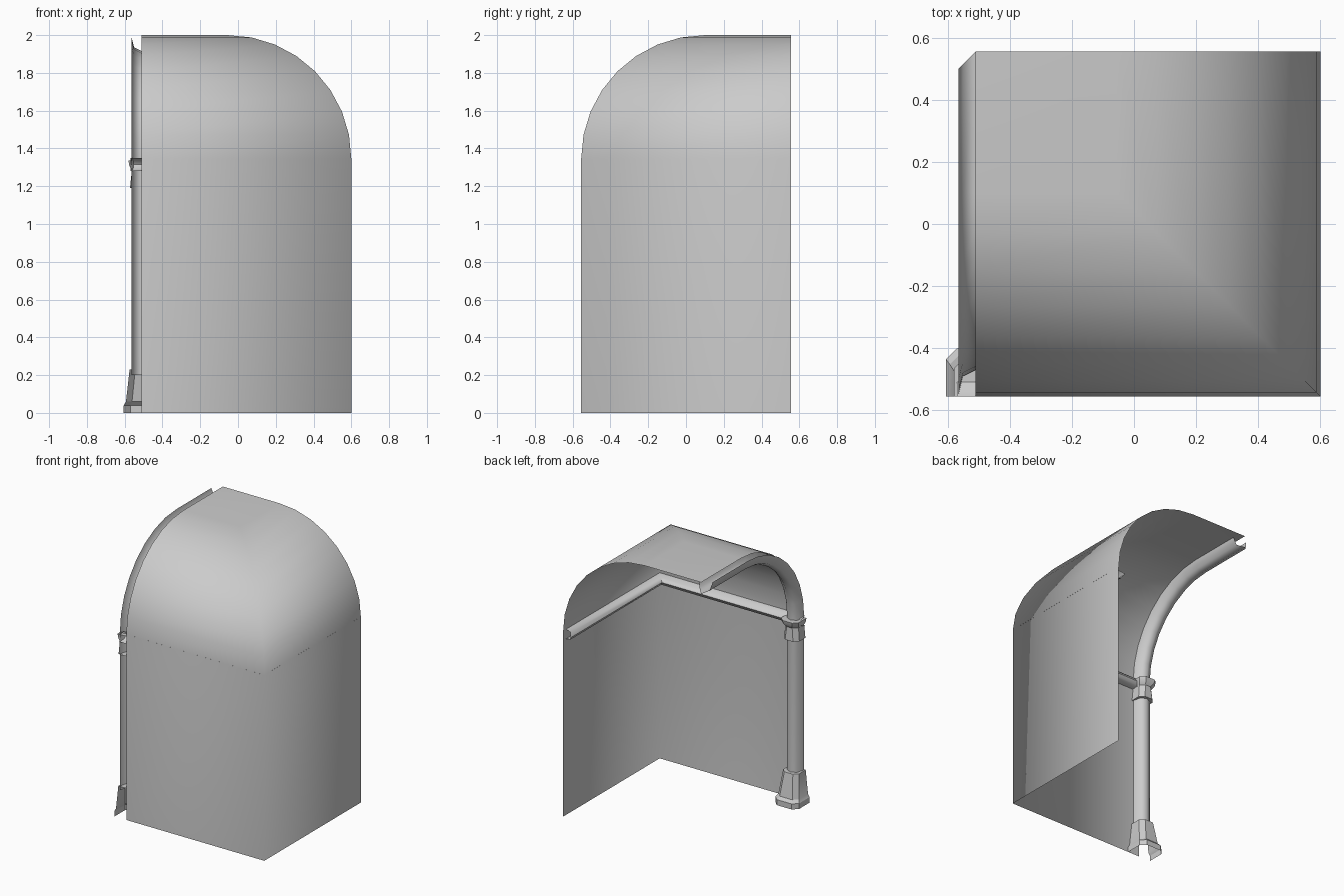
import bpy, bmesh, math

if "Cube" in bpy.data.objects:
    bpy.data.objects.remove(bpy.data.objects["Cube"])

X0, X1, Y0, Y1 = -0.51, 0.60, -0.555, 0.555   # wall extents
R, SPRING = 0.655, 1.345                      # vault radius and spring height
POST_X = -0.51
STEPS = 8


def make_grid(name, rows, angle=None, cap_rows=()):
    """Skin a list of equally long point rows; optionally fill some rows."""
    bm = bmesh.new()
    vr = [[bm.verts.new(p) for p in row] for row in rows]
    for a, b in zip(vr, vr[1:]):
        for i in range(len(a) - 1):
            bm.faces.new((a[i], a[i + 1], b[i + 1], b[i]))
    for i in cap_rows:
        bm.faces.new(vr[i])
    bmesh.ops.recalc_face_normals(bm, faces=bm.faces)
    me = bpy.data.meshes.new(name)
    bm.to_mesh(me)
    bm.free()
    ob = bpy.data.objects.new(name, me)
    bpy.context.collection.objects.link(ob)
    bpy.context.view_layer.objects.active = ob
    ob.select_set(True)
    if angle is None:
        bpy.ops.object.shade_smooth()
    else:
        bpy.ops.object.shade_smooth_by_angle(angle=math.radians(angle))
    ob.select_set(False)
    return ob


def arc():
    """Inset and height of the quarter-circle vault."""
    for i in range(STEPS + 1):
        t = math.pi / 2 * i / STEPS
        yield R * (1 - math.cos(t)), SPRING + R * math.sin(t)


# Mitred wall and vault shell: two walls meeting at a corner, then the flat crown
rows = []
for d, z in [(0, 0)] + list(arc()):
    rows.append([(X0, Y0 + d, z), (X1 - d, Y0 + d, z), (X1 - d, Y1, z)])
rows.append([(X0, Y1 - 0.0, 2.0)] * 3)
bm = bmesh.new()
vr = [[bm.verts.new(p) for p in row] for row in rows[:-1]]
for a, b in zip(vr, vr[1:]):
    for i in range(2):
        bm.faces.new((a[i], a[i + 1], b[i + 1], b[i]))
bm.faces.new(vr[-1] + [bm.verts.new((X0, Y1, 2.0))])
shell_mesh = bpy.data.meshes.new("wall_and_vault")
bm.to_mesh(shell_mesh)
bm.free()
shell_mesh.shade_smooth()
bpy.context.collection.objects.link(bpy.data.objects.new("wall_and_vault", shell_mesh))

# Half-round post that continues as a rib along the vault edge
post_profile = [(-0.055, 0.005), (-0.04, 0.065), (0, 0.085), (0.04, 0.065), (0.055, 0.005)]
rows = [[(POST_X + u, Y0 + d, 0.2) for u, d in post_profile]]
for i in range(STEPS + 1):
    t = math.pi / 2 * i / STEPS
    rows.append([(POST_X + u, Y0 + R - (R - d) * math.cos(t),
                  SPRING + (R - d) * math.sin(t)) for u, d in post_profile])
rows.append([(POST_X + u, Y1 - abs(u), 2.0 - d) for u, d in post_profile])
make_grid("post_and_rib", rows, 60)

# Rail running inside both walls with a mitred corner and pointed end
RAIL_Z = 1.315
rail_profile = [(0.0, -0.035), (0.042, -0.026), (0.058, 0), (0.042, 0.026), (0.0, 0.035)]
rail = [[(x, y, RAIL_Z + h) for x, y, h in row] for row in (
    [(-0.57, Y0 + d, h) for d, h in rail_profile],
    [(X1 - d, Y0 + d, h) for d, h in rail_profile],
    [(X1 - d, Y1 - abs(h), h) for d, h in rail_profile])]
make_grid("wall_rail", rail, 60)


def half_block(name, levels, cap):
    """Chamfered half block around the post: (half width, depth, chamfer, z)."""
    rows = []
    for w, d, c, z in levels:
        outline = [(-w, 0), (-w, d - c), (-w + c, d), (w - c, d), (w, d - c), (w, 0)]
        rows.append([(POST_X + u, Y0 + v, z) for u, v in outline])
    make_grid(name, rows, 30, cap)


# Flared post foot
half_block("post_foot", [(0.095, 0.155, 0.035, 0.0), (0.095, 0.155, 0.035, 0.04),
                         (0.083, 0.135, 0.032, 0.06), (0.064, 0.105, 0.03, 0.23)], [3])

# Post capital with collar
half_block("post_capital", [(0.062, 0.1, 0.03, 1.19), (0.052, 0.095, 0.03, 1.285),
                            (0.066, 0.115, 0.03, 1.31), (0.07, 0.12, 0.03, 1.335)], [0, 3])
